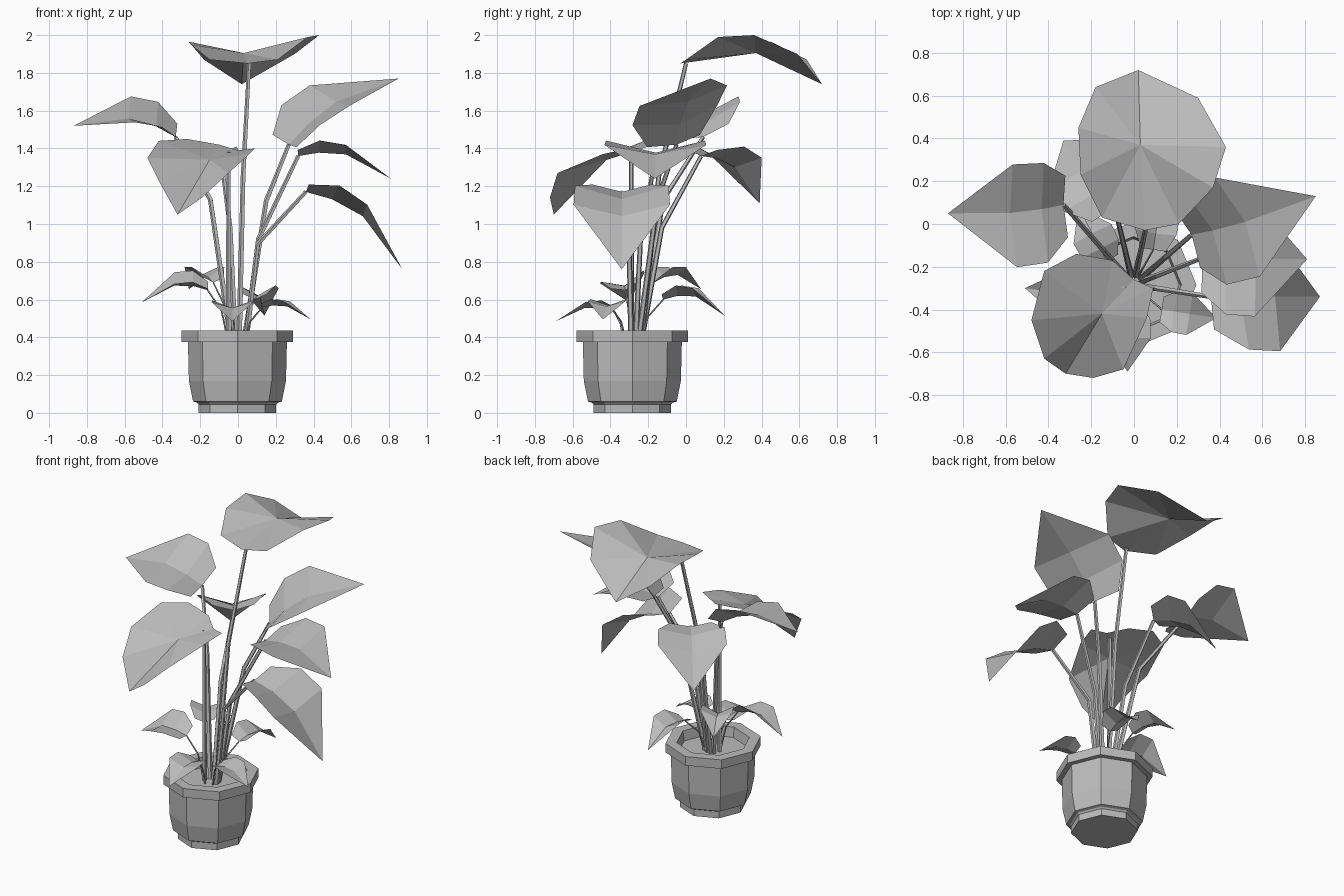
import bpy, bmesh, math
from mathutils import Vector

if "Cube" in bpy.data.objects:
    bpy.data.objects.remove(bpy.data.objects["Cube"])

grey = bpy.data.materials.new("plain_grey")
grey.use_nodes = True
COLOUR = (0.5, 0.5, 0.5, 1)
grey.diffuse_color = COLOUR
grey.node_tree.nodes["Principled BSDF"].inputs["Base Color"].default_value = COLOUR

POT = Vector((-0.003, -0.284, 0))


def add_object(name, bm):
    mesh = bpy.data.meshes.new(name)
    bm.to_mesh(mesh)
    bm.free()
    mesh.materials.append(grey)
    obj = bpy.data.objects.new(name, mesh)
    bpy.context.collection.objects.link(obj)
    return obj


def skin(bm, rings):
    """Join neighbouring rings with quads and cap both ends."""
    sides = len(rings[0])
    for low, high in zip(rings, rings[1:]):
        for i in range(sides):
            j = (i + 1) % sides
            bm.faces.new((low[i], low[j], high[j], high[i]))
    bm.faces.new(rings[0][::-1])
    bm.faces.new(rings[-1])
    bmesh.ops.recalc_face_normals(bm, faces=bm.faces)


def ring(bm, centre, x_axis, y_axis, radius, sides):
    angles = [math.tau * i / sides for i in range(sides)]
    return [bm.verts.new(centre + radius * (math.cos(a) * x_axis + math.sin(a) * y_axis))
            for a in angles]


def lathe(name, profile, sides=8):
    """Spin a radius/height profile around the pot axis."""
    bm = bmesh.new()
    x_axis, y_axis, z_axis = Vector((1, 0, 0)), Vector((0, 1, 0)), Vector((0, 0, 1))
    skin(bm, [ring(bm, POT + z * z_axis, x_axis, y_axis, r, sides) for r, z in profile])
    return add_object(name, bm)


def stem(name, end, bend_out, bend_up, radius, sides=5):
    """Faceted stem from the soil to a leaf, with one bend."""
    out = end - POT
    out.z = 0
    start = POT + out.normalized() * 0.045 + Vector((0, 0, 0.36))
    bend = start.lerp(end, bend_out)
    bend.z = start.z + bend_up * (end.z - start.z)
    points = [start, bend, end]
    bm = bmesh.new()
    rings = []
    for k, p in enumerate(points):
        along = (points[min(k + 1, 2)] - points[max(k - 1, 0)]).normalized()
        side = along.cross(Vector((0, 1, 0))).normalized()
        rings.append(ring(bm, p, side, along.cross(side), radius * (1 - 0.15 * k), sides))
    skin(bm, rings)
    return add_object(name, bm)


def broad_leaf(name, middle, rim):
    """Wide blade: a rim of points around a sunken middle."""
    bm = bmesh.new()
    centre = bm.verts.new(middle)
    verts = [bm.verts.new(p) for p in rim]
    for a, b in zip(verts, verts[1:] + verts[:1]):
        bm.faces.new((centre, a, b))
    return add_object(name, bm)


# Half outline and midrib of a pointed leaf: along, across, lift
EDGE = [(-0.02, 0.6, 0.06), (0.18, 0.97, 0.21), (0.45, 1, 0.23)]
MIDRIB = [(0, 0, 0), (0.2, 0, 0.085), (0.48, 0, 0.135)]


def pointed_leaf(name, base, tip, half_width, roll, lift):
    """Folded, arched blade from base to tip, rolled around its midrib."""
    length = (tip - base).length
    along = (tip - base) / length
    side = along.cross(Vector((0, 0, 1))).normalized()
    up = side.cross(along)
    c, s = math.cos(math.radians(roll)), math.sin(math.radians(roll))
    side, up = c * side + s * up, c * up - s * side
    bm = bmesh.new()

    def vert(u, v, h):
        return bm.verts.new(base + along * u * length + side * v * half_width
                            + up * h * lift * length)

    rib = [vert(*p) for p in MIDRIB]
    end = vert(1, 0, 0)
    for sign in (1, -1):
        edge = [vert(u, sign * v, h) for u, v, h in EDGE]
        for i in range(2):
            bm.faces.new((rib[i], edge[i], edge[i + 1], rib[i + 1])[::sign])
        bm.faces.new((rib[-1], edge[-1], end)[::sign])
    return add_object(name, bm)


# Pot with foot, rim and soil bed
lathe("pot", [(0.205, 0), (0.205, 0.045), (0.215, 0.055), (0.235, 0.06), (0.257, 0.17),
              (0.262, 0.375), (0.295, 0.375), (0.295, 0.435), (0.225, 0.435),
              (0.215, 0.37)])

# Two broad leaves
broad_leaf("top_leaf", (0.03, 0.37, 1.905), [
    (0.05, -0.03, 1.85), (0.21, 0, 1.87), (0.37, 0.17, 1.99), (0.43, 0.36, 2),
    (0.3, 0.59, 1.9), (0.02, 0.72, 1.74), (-0.18, 0.64, 1.87), (-0.26, 0.45, 1.965),
    (-0.25, 0.23, 1.95), (-0.15, 0.03, 1.87)])
stem("top_stem", Vector((0.06, 0, 1.85)), 0.4, 0.6, 0.016)
broad_leaf("front_right_leaf", (-0.15, -0.42, 1.34), [
    (0, -0.26, 1.39), (0.09, -0.3, 1.4), (0.06, -0.44, 1.37), (-0.05, -0.68, 1.27),
    (-0.19, -0.72, 1.14), (-0.32, -0.7, 1.05), (-0.42, -0.63, 1.23), (-0.48, -0.45, 1.35),
    (-0.42, -0.22, 1.44), (-0.27, -0.14, 1.45), (-0.1, -0.17, 1.42)])
stem("front_right_stem", Vector((-0.05, -0.29, 1.38)), 0.4, 0.6, 0.016)

# Large pointed leaves: base, tip, half width, roll, lift, stem bend out and up
BIG = {
    "upper_right": ((-0.33, 0.09, 1.46), (-0.87, 0.05, 1.52), 0.25, 16, 1, 0.38, 0.7),
    "upper_left": ((0.27, -0.05, 1.42), (0.85, 0.13, 1.77), 0.26, -14, 0.75, 0.5, 0.72),
    "middle_left": ((0.32, -0.16, 1.36), (0.81, -0.165, 1.24), 0.27, 0, 1, 0.25, 0.56),
    "lower_left": ((0.36, -0.34, 1.17), (0.87, -0.34, 0.76), 0.255, 0, 1, 0.2, 0.66),
    "back_right": ((-0.09, 0.08, 1.36), (-0.33, 0.39, 1.11), 0.21, 0, 1.15, 0.35, 0.62),
}
# Small pointed leaves around the rim
SMALL = {
    "small_right": ((-0.16, -0.32, 0.65), (-0.51, -0.3, 0.585), 0.12, 15, 1.2),
    "small_back_right": ((-0.13, -0.17, 0.69), (-0.26, 0.08, 0.655), 0.1, 0, 1.5),
    "small_front": ((-0.03, -0.38, 0.54), (-0.03, -0.69, 0.485), 0.11, 0, 1),
    "small_front_left": ((0.13, -0.4, 0.56), (0.385, -0.44, 0.495), 0.1, 0, 1),
    "small_back": ((0.09, -0.12, 0.6), (0.14, 0.205, 0.515), 0.1, 0, 1.3),
}


def plant(specs, radius, default_bend):
    for name, (base, tip, half_width, roll, lift, *bend) in specs.items():
        base, tip = Vector(base), Vector(tip)
        pointed_leaf(name + "_leaf", base, tip, half_width, roll, lift)
        stem(name + "_stem", base, *(bend or default_bend), radius)


plant(BIG, 0.016, (0.35, 0.62))
plant(SMALL, 0.006, (0.35, 0.62))
